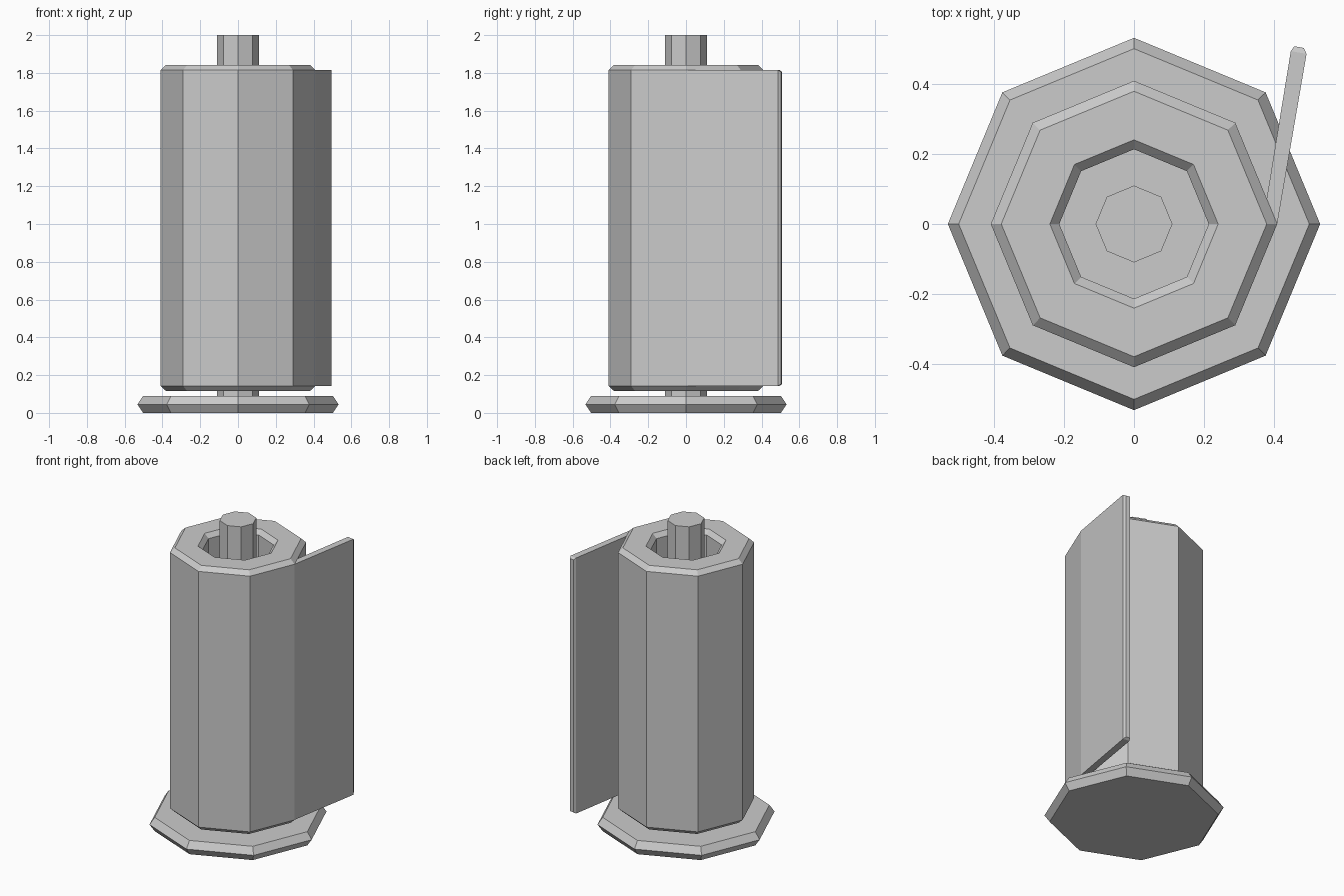
import bpy, bmesh
from math import cos, sin, pi

if "Cube" in bpy.data.objects:
    bpy.data.objects.remove(bpy.data.objects["Cube"])


def make_object(name, bm):
    bmesh.ops.recalc_face_normals(bm, faces=bm.faces)
    mesh = bpy.data.meshes.new(name)
    bm.to_mesh(mesh)
    bm.free()
    obj = bpy.data.objects.new(name, mesh)
    bpy.context.collection.objects.link(obj)
    return obj


def loft(name, rings, closed=False):
    """Bridge matching rings of points; cap the ends or join them in a loop."""
    bm = bmesh.new()
    loops = [[bm.verts.new(p) for p in ring] for ring in rings]
    n = len(loops[0])
    pairs = list(zip(loops, loops[1:]))
    if closed:
        pairs.append((loops[-1], loops[0]))
    for a, b in pairs:
        for i in range(n):
            j = (i + 1) % n
            bm.faces.new((a[i], a[j], b[j], b[i]))
    if not closed:
        bm.faces.new(loops[0])
        bm.faces.new(loops[-1])
    return make_object(name, bm)


def octagon(radius, z):
    return [(radius * cos(i * pi / 4), radius * sin(i * pi / 4), z) for i in range(8)]


def turned(name, profile, closed=False):
    return loft(name, [octagon(r, z) for r, z in profile], closed)


# Bevelled foot plate
turned("base", [(0.502, 0), (0.533, 0.045), (0.502, 0.09)])

# Central rod
turned("pole", [(0.11, 0.07), (0.11, 2.0)])

# Hollow paper roll with chamfered rims
turned("paper_roll", [(0.38, 0.115), (0.41, 0.142), (0.41, 1.815), (0.38, 1.843),
                      (0.241, 1.843), (0.214, 1.815), (0.214, 0.142), (0.241, 0.115)],
       closed=True)


# Loose sheet peeling off the roll, with a bevelled free edge
def section(a, b, low, high):
    return [(*a, low), (*b, low), (*b, high), (*a, high)]


loft("loose_sheet", [section((0.41, 0.0), (0.368, 0.0), 0.143, 1.815),
                     section((0.494, 0.487), (0.449, 0.495), 0.143, 1.815),
                     section((0.486, 0.504), (0.459, 0.509), 0.153, 1.805)])
